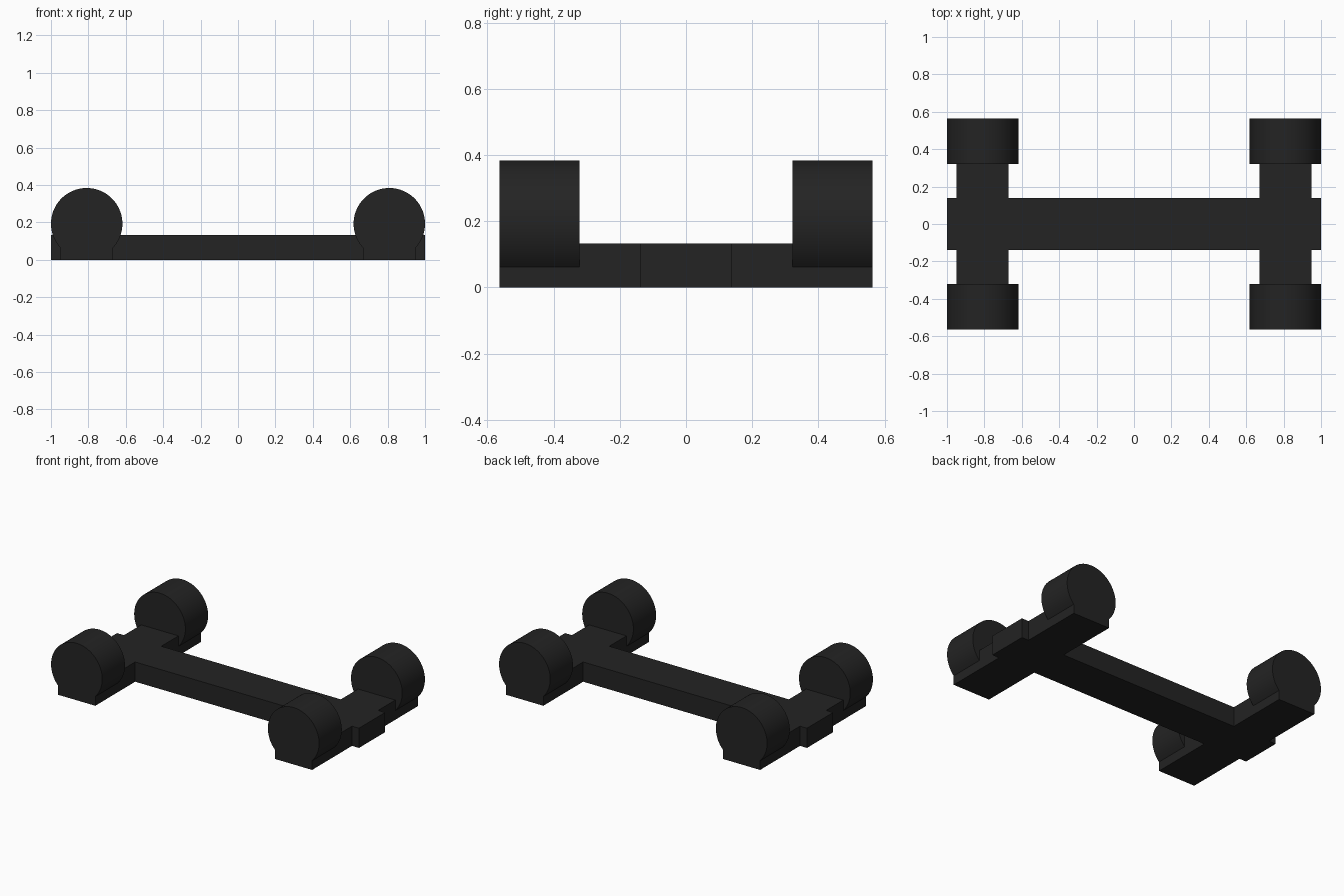
import bpy, bmesh, math

if "Cube" in bpy.data.objects:
    bpy.data.objects.remove(bpy.data.objects["Cube"])

black = bpy.data.materials.new("matte black")
black.diffuse_color = (0.017, 0.017, 0.017, 1)
black.use_nodes = True
black.node_tree.nodes["Principled BSDF"].inputs["Base Color"].default_value = black.diffuse_color

X, R, ZC = 0.809, 0.191, 0.193       # wheel centre, radius and centre height
HALF, DECK = 0.139, 0.133            # half width of the bars, bar height
Y_IN, Y_OUT = 0.322, 0.564           # wheel inner and outer ends


def prism(name, points, offset):
    """Extrude a closed outline along an offset into a solid object."""
    bm = bmesh.new()
    face = bm.faces.new([bm.verts.new(p) for p in points])
    ext = bmesh.ops.extrude_face_region(bm, geom=[face])
    top = [v for v in ext["geom"] if isinstance(v, bmesh.types.BMVert)]
    bmesh.ops.translate(bm, verts=top, vec=offset)
    bmesh.ops.recalc_face_normals(bm, faces=bm.faces)
    mesh = bpy.data.meshes.new(name)
    bm.to_mesh(mesh)
    bm.free()
    mesh.materials.append(black)
    obj = bpy.data.objects.new(name, mesh)
    bpy.context.collection.objects.link(obj)
    return obj


# Chassis: central beam with two cross axles, one flat outline
quarter = [(1.0, HALF), (X + HALF, HALF), (X + HALF, Y_IN),
           (X - HALF, Y_IN), (X - HALF, HALF)]
right_top = quarter
left_top = [(-x, y) for x, y in reversed(quarter)]
left_bottom = [(-x, -y) for x, y in quarter]
right_bottom = [(x, -y) for x, y in reversed(quarter)]
outline = right_top + left_top + left_bottom + right_bottom
prism("chassis", [(x, y, 0) for x, y in outline], (0, 0, DECK))

# Wheels: round profile merging into the flat axle foot
a = math.asin(HALF / R)
start, end, n = -math.pi / 2 + a, 1.5 * math.pi - a, 56
arc = [(R * math.cos(start + (end - start) * i / n),
        ZC + R * math.sin(start + (end - start) * i / n)) for i in range(n + 1)]
profile = arc + [(-HALF, 0), (HALF, 0)]
for sx, side in ((-1, "left"), (1, "right")):
    for sy, end_name in ((-1, "front"), (1, "back")):
        wheel = prism(f"{end_name}_{side}_wheel",
                      [(sx * X + x, sy * Y_IN, z) for x, z in profile],
                      (0, sy * (Y_OUT - Y_IN), 0))
        bpy.ops.object.select_all(action='DESELECT')
        wheel.select_set(True)
        bpy.context.view_layer.objects.active = wheel
        bpy.ops.object.shade_smooth_by_angle(angle=math.radians(30))
